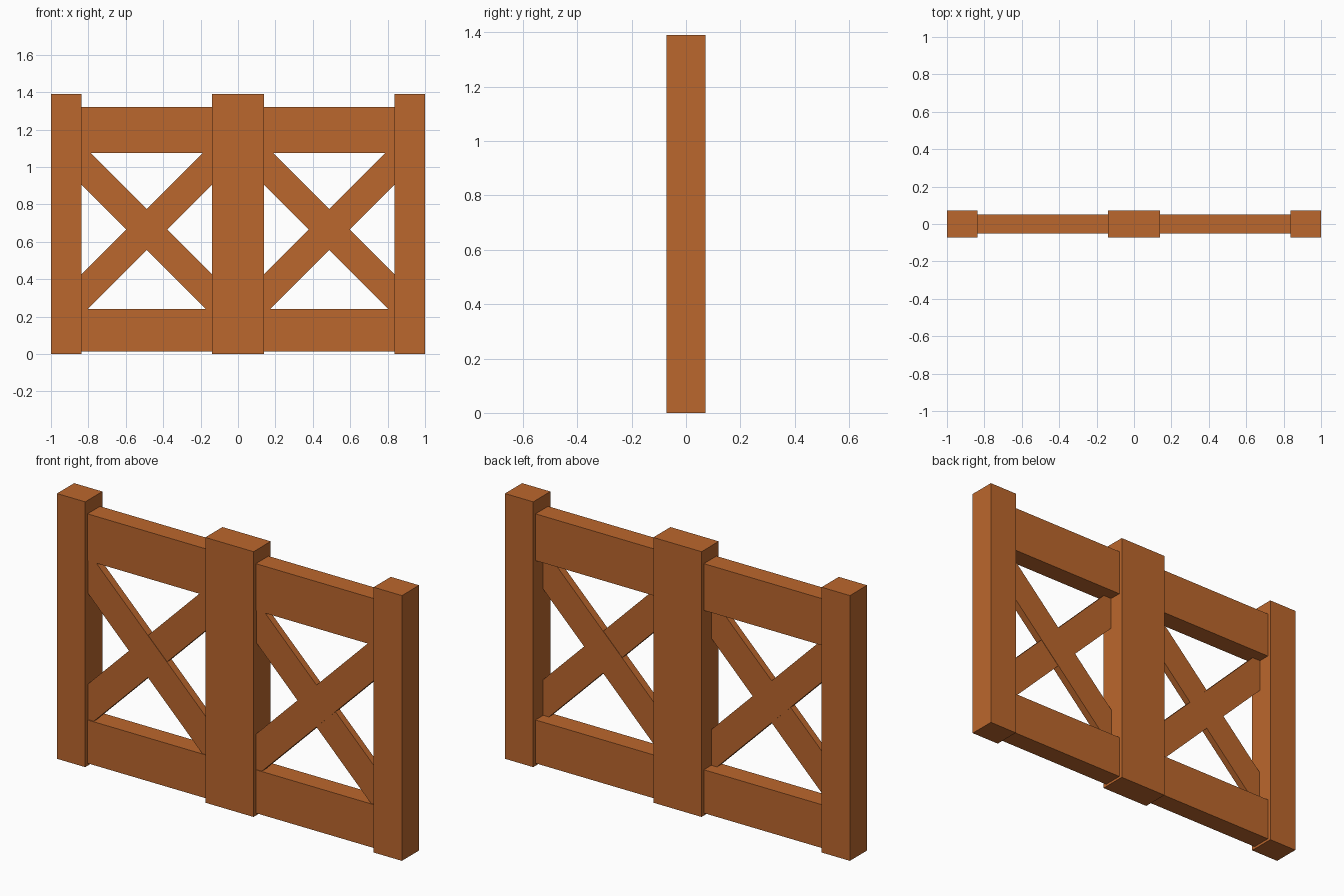
import bpy
import bmesh

if "Cube" in bpy.data.objects:
    bpy.data.objects.remove(bpy.data.objects["Cube"])

wood = bpy.data.materials.new("warm brown wood")
wood.diffuse_color = (0.50, 0.135, 0.026, 1)
wood.use_nodes = True
wood.node_tree.nodes["Principled BSDF"].inputs["Base Color"].default_value = wood.diffuse_color


def prism(name, outline, y0, y1):
    """Extrude an outline in the xz plane from y0 (front) to y1 (back)."""
    bm = bmesh.new()
    face = bm.faces.new([bm.verts.new((x, y0, z)) for x, z in outline])
    new = bmesh.ops.extrude_face_region(bm, geom=[face])["geom"]
    verts = [v for v in new if isinstance(v, bmesh.types.BMVert)]
    bmesh.ops.translate(bm, verts=verts, vec=(0, y1 - y0, 0))
    bmesh.ops.recalc_face_normals(bm, faces=bm.faces)
    mesh = bpy.data.meshes.new(name)
    bm.to_mesh(mesh)
    bm.free()
    mesh.materials.append(wood)
    obj = bpy.data.objects.new(name, mesh)
    bpy.context.collection.objects.link(obj)
    return obj


def board(name, x0, x1, z0, z1, half_depth):
    return prism(name, [(x0, z0), (x1, z0), (x1, z1), (x0, z1)],
                 -half_depth, half_depth)


# Upright posts
board("centre_post", -0.14, 0.14, 0, 1.39, 0.071)

IN, OUT = 0.14, 0.836            # panel opening between the posts
LOW, HIGH = 0.24, 1.075          # panel opening between the rails
CX, CZ = (IN + OUT) / 2, 0.665
W = 0.11                         # half the vertical width of a brace

for side, s in (("left", -1), ("right", 1)):
    board(f"{side}_post", s * OUT, s * 1.0, 0, 1.39, 0.071)

    # Horizontal rails
    board(f"{side}_top_rail", s * IN, s * OUT, HIGH, 1.32, 0.052)
    board(f"{side}_bottom_rail", s * IN, s * OUT, 0.013, LOW, 0.052)

    # Crossed 45 degree braces near the front, trimmed to the opening
    hw = OUT - CX
    lo, hi = LOW - CZ, HIGH - CZ
    hexagon = [(-hw, -hw + W), (-hw, lo), (lo + W, lo),
               (hw, hw - W), (hw, hi), (hi - W, hi)]
    for kind, d, y0, y1 in (("rising", 1, -0.049, -0.010),
                            ("falling", -1, -0.047, -0.012)):
        outline = [(s * (CX + d * x), CZ + z) for x, z in hexagon]
        prism(f"{side}_{kind}_brace", outline, y0, y1)
